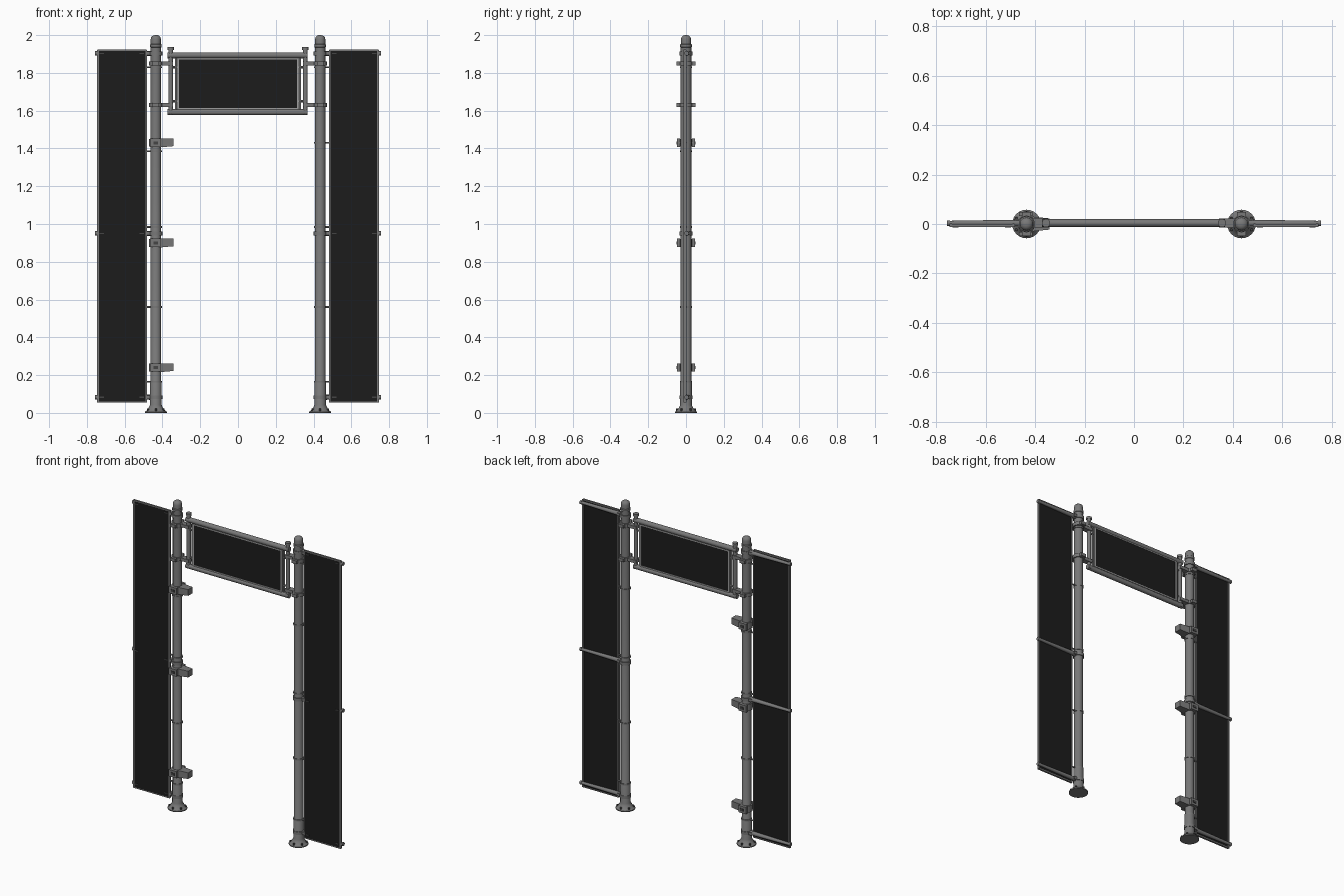
import bpy, bmesh, math
from mathutils import Vector

if "Cube" in bpy.data.objects:
    bpy.data.objects.remove(bpy.data.objects["Cube"])


def material(name, c):
    m = bpy.data.materials.new(name)
    m.diffuse_color = (c, c, c, 1)
    m.use_nodes = True
    m.node_tree.nodes["Principled BSDF"].inputs["Base Color"].default_value = m.diffuse_color
    return m


STEEL = material("grey steel", 0.19)
TRIM = material("light trim", 0.34)
BLACK = material("black panel", 0.012)
DARK = material("dark bolt", 0.06)


def finish(name, bm, mat, smooth=False):
    bmesh.ops.recalc_face_normals(bm, faces=bm.faces)
    me = bpy.data.meshes.new(name)
    bm.to_mesh(me)
    bm.free()
    ob = bpy.data.objects.new(name, me)
    bpy.context.collection.objects.link(ob)
    me.materials.append(mat)
    if smooth:
        bpy.ops.object.select_all(action='DESELECT')
        ob.select_set(True)
        bpy.context.view_layer.objects.active = ob
        bpy.ops.object.shade_smooth_by_angle(angle=math.radians(40))
    return ob


def box(name, x0, x1, y0, y1, z0, z1, mat):
    bm = bmesh.new()
    bmesh.ops.create_cube(bm, size=1)
    for v in bm.verts:
        v.co = ((x0 + x1) / 2 + v.co.x * (x1 - x0),
                (y0 + y1) / 2 + v.co.y * (y1 - y0),
                (z0 + z1) / 2 + v.co.z * (z1 - z0))
    return finish(name, bm, mat)


def tube(name, a, b, r, mat, r2=None, n=16):
    a, b = Vector(a), Vector(b)
    bm = bmesh.new()
    bmesh.ops.create_cone(bm, cap_ends=True, segments=n, radius1=r,
                          radius2=r if r2 is None else r2, depth=(b - a).length)
    rot = (b - a).to_track_quat('Z', 'Y')
    for v in bm.verts:
        v.co = rot @ v.co + (a + b) / 2
    return finish(name, bm, mat, True)


def lathe(name, x, profile, mat, n=24):
    bm = bmesh.new()
    rings = [[bm.verts.new((x + r * math.cos(math.tau * i / n),
                            r * math.sin(math.tau * i / n), z)) for i in range(n)]
             for r, z in profile]
    for lo, hi in zip(rings, rings[1:]):
        for i in range(n):
            bm.faces.new((lo[i], lo[(i + 1) % n], hi[(i + 1) % n], hi[i]))
    bm.faces.new(rings[0][::-1])
    bm.faces.new(rings[-1])
    return finish(name, bm, mat, True)


def clamp(name, x, z, h, r=0.032):
    tube(name, (x, 0, z - h / 2), (x, 0, z + h / 2), r, STEEL, n=20)


PX = 0.435   # pole position
POLE = [(0.058, 0), (0.058, 0.006), (0.048, 0.013), (0.036, 0.03), (0.031, 0.042),
        (0.031, 0.16), (0.028, 0.165), (0.028, 1.935), (0.031, 1.937), (0.031, 1.95),
        (0.027, 1.953), (0.027, 1.978), (0.024, 1.99), (0.014, 1.998), (0.004, 2.0)]

for s, side in ((-1, "left"), (1, "right")):
    px = s * PX

    def span(a, b):
        return min(s * a, s * b), max(s * a, s * b)

    # pole with flared foot and domed cap
    lathe(side + "_pole", px, POLE, STEEL)
    for k in range(6):
        a = math.tau * k / 6 + math.pi / 6
        bx, by = px + 0.047 * math.cos(a), 0.047 * math.sin(a)
        tube(side + "_foot_bolt", (bx, by, 0.008), (bx, by, 0.022), 0.006, DARK, n=6)

    # tall banner panel with edge trim
    box(side + "_banner", *span(0.49, 0.738), -0.011, -0.004, 0.06, 1.92, BLACK)
    for a, b in ((0.482, 0.491), (0.737, 0.747)):
        box(side + "_banner_trim", *span(a, b), -0.012, 0.002, 0.055, 1.922, STEEL)
    for z in (0.058, 1.921):
        box(side + "_banner_rail", *span(0.485, 0.745), -0.012, 0.0, z - 0.004, z + 0.003, STEEL)

    # banner arms behind the panel, with end caps and bolts
    for z in (0.083, 0.95, 1.903):
        tube(side + "_banner_arm", (s * PX, 0.004, z), (s * 0.747, 0.004, z),
             0.014, STEEL, 0.009, 12)
        tube(side + "_arm_end", (s * 0.745, 0.003, z), (s * 0.757, 0.003, z), 0.012, STEEL, n=12)
        clamp(side + "_arm_clamp", px, z, 0.02, 0.034)
        box(side + "_arm_clamp_lug", *span(0.46, 0.483), -0.012, 0.02, z - 0.009, z + 0.009, STEEL)
        for x in (0.51, 0.722):
            box(side + "_banner_bolt", *span(x - 0.012, x + 0.012), -0.0145, -0.011,
                z - 0.003, z + 0.003, DARK)

    # cable bands with short stubs
    for z in (0.165, 0.56, 0.985, 1.385 if s < 0 else 1.43, 1.83):
        clamp(side + "_band", px, z, 0.01, 0.0315)
        tube(side + "_band_stub", (s * 0.455, 0, z), (s * 0.486, 0, z), 0.005, STEEL, n=8)

    # brackets that carry the overhead sign
    for z in (1.63, 1.85):
        clamp(side + "_sign_clamp", px, z, 0.022, 0.036)
        for y in (-0.04, 0.04):
            box(side + "_sign_clamp_jaw", *span(PX - 0.018, PX + 0.018),
                y - 0.009, y + 0.009, z - 0.01, z + 0.01, STEEL)
        box(side + "_sign_bracket", *span(0.345, 0.42), -0.014, 0.022, z - 0.01, z + 0.01, STEEL)

    # sign frame uprights and inner hanging rods
    tube(side + "_sign_post", (s * 0.356, 0.004, 1.58), (s * 0.356, 0.004, 1.935), 0.013, STEEL)
    tube(side + "_sign_post_cap", (s * 0.356, 0.004, 1.922), (s * 0.356, 0.004, 1.937), 0.017, STEEL)
    tube(side + "_sign_rod", (s * 0.329, 0.004, 1.6), (s * 0.329, 0.004, 1.89), 0.006, STEEL, n=10)
    for z in (1.65, 1.83):
        tube(side + "_sign_rod_tie", (s * 0.315, 0.004, z), (s * 0.356, 0.004, z), 0.006, STEEL, n=8)

# overhead sign: two beams, trim frame and black panel on both faces
for z in (1.592, 1.893):
    tube("sign_beam", (-0.372, 0.004, z), (0.368, 0.004, z), 0.016, STEEL)
box("sign_panel", -0.314, 0.314, -0.005, 0.013, 1.613, 1.873, BLACK)
for z in (1.61, 1.876):
    box("sign_trim_rail", -0.32, 0.32, -0.007, 0.015, z - 0.004, z + 0.004, TRIM)
for x in (-0.317, 0.317):
    box("sign_trim_side", x - 0.005, x + 0.005, -0.007, 0.015, 1.608, 1.878, TRIM)

# three lamp boxes clamped to the left pole, open side facing inward
for z in (0.24, 0.9, 1.43):
    clamp("lamp_clamp", -PX, z, 0.042, 0.036)
    for y in (-0.04, 0.04):
        box("lamp_clamp_jaw", -PX - 0.03, -PX + 0.025, y - 0.008, y + 0.008,
            z - 0.022, z + 0.022, STEEL)
        box("lamp_clamp_bolt", -PX - 0.012, -PX + 0.012, y * 1.2 - 0.003, y * 1.2 + 0.003,
            z - 0.008, z + 0.008, DARK)
    lamp = box("lamp_box", -0.41, -0.342, -0.03, 0.03, z - 0.024, z + 0.022, STEEL)
    for v in lamp.data.vertices:      # taper towards the tip
        if v.co.x > -0.36:
            v.co.y *= 0.75
            if v.co.z < z:
                v.co.z += 0.006
